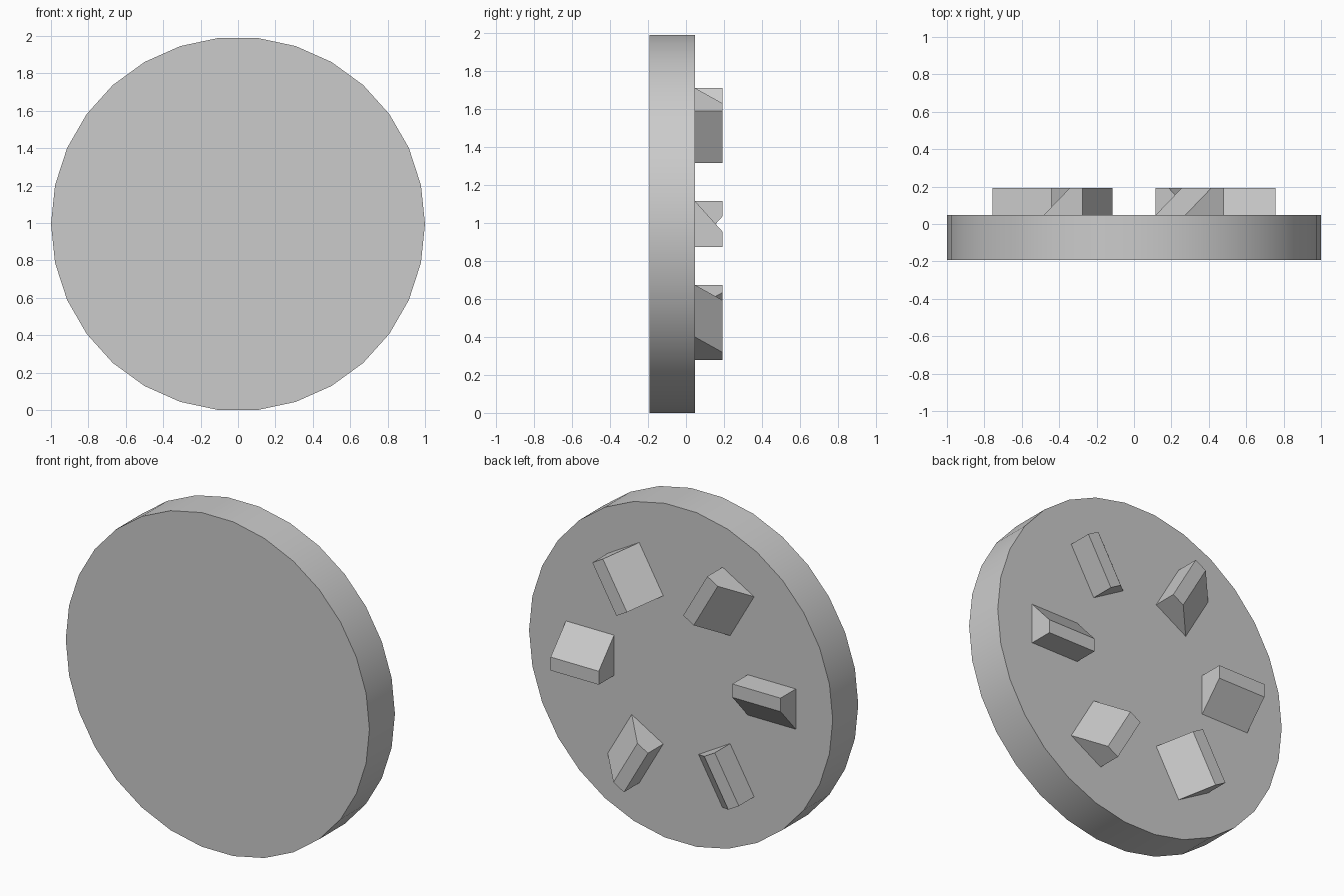
import bpy, bmesh, math
from mathutils import Matrix

cube = bpy.data.objects.get("Cube")
if cube:
    bpy.data.objects.remove(cube, do_unlink=True)

SIDES = 30
CENTRE_Z = math.sin(math.radians(84))
BACK, FACE, TIP = -0.192, 0.048, 0.192
TEETH = 6

grey = bpy.data.materials.new("plain grey")
grey.use_nodes = True
grey.diffuse_color = (0.6, 0.6, 0.6, 1)
grey.node_tree.nodes["Principled BSDF"].inputs["Base Color"].default_value = (0.6, 0.6, 0.6, 1)


def make_object(name, bm):
    bmesh.ops.recalc_face_normals(bm, faces=bm.faces)
    mesh = bpy.data.meshes.new(name)
    bm.to_mesh(mesh)
    bm.free()
    mesh.materials.append(grey)
    obj = bpy.data.objects.new(name, mesh)
    bpy.context.collection.objects.link(obj)
    return obj


# Upright round plate with its axis along y
bm = bmesh.new()
bmesh.ops.create_cone(bm, cap_ends=True, segments=SIDES, radius1=1, radius2=1, depth=FACE - BACK)
turn = Matrix.Rotation(math.radians(90), 4, 'X') @ Matrix.Rotation(math.radians(90), 4, 'Z')
bmesh.ops.transform(bm, matrix=Matrix.Translation((0, (FACE + BACK) / 2, CENTRE_Z)) @ turn, verts=bm.verts)
# Put a rim corner on the x axis
if not any(abs(v.co.z - CENTRE_Z) < 0.001 for v in bm.verts):
    bmesh.ops.rotate(bm, cent=(0, 0, CENTRE_Z), verts=bm.verts,
                     matrix=Matrix.Rotation(math.pi / SIDES, 3, 'Y'))
plate = make_object("plate", bm)
bpy.context.view_layer.objects.active = plate
plate.select_set(True)
bpy.ops.object.shade_smooth_by_angle(angle=math.radians(30))
plate.select_set(False)


# Ratchet teeth: one upright side, one sloped side, extruded along the radius
def make_tooth(index):
    inner, outer = 0.44, 0.757
    profile = [(-0.12, FACE), (0.12, FACE), (-0.04, TIP), (-0.12, TIP)]
    bm = bmesh.new()
    section = bm.faces.new([bm.verts.new((inner, y, z)) for z, y in profile])
    grown = bmesh.ops.extrude_face_region(bm, geom=[section], use_keep_orig=True)
    new_verts = [g for g in grown["geom"] if isinstance(g, bmesh.types.BMVert)]
    bmesh.ops.translate(bm, vec=(outer - inner, 0, 0), verts=new_verts)
    tooth = make_object(f"tooth_{index + 1}", bm)
    tooth.location.z = CENTRE_Z
    tooth.rotation_euler.y = -math.tau * index / TEETH


for i in range(TEETH):
    make_tooth(i)
